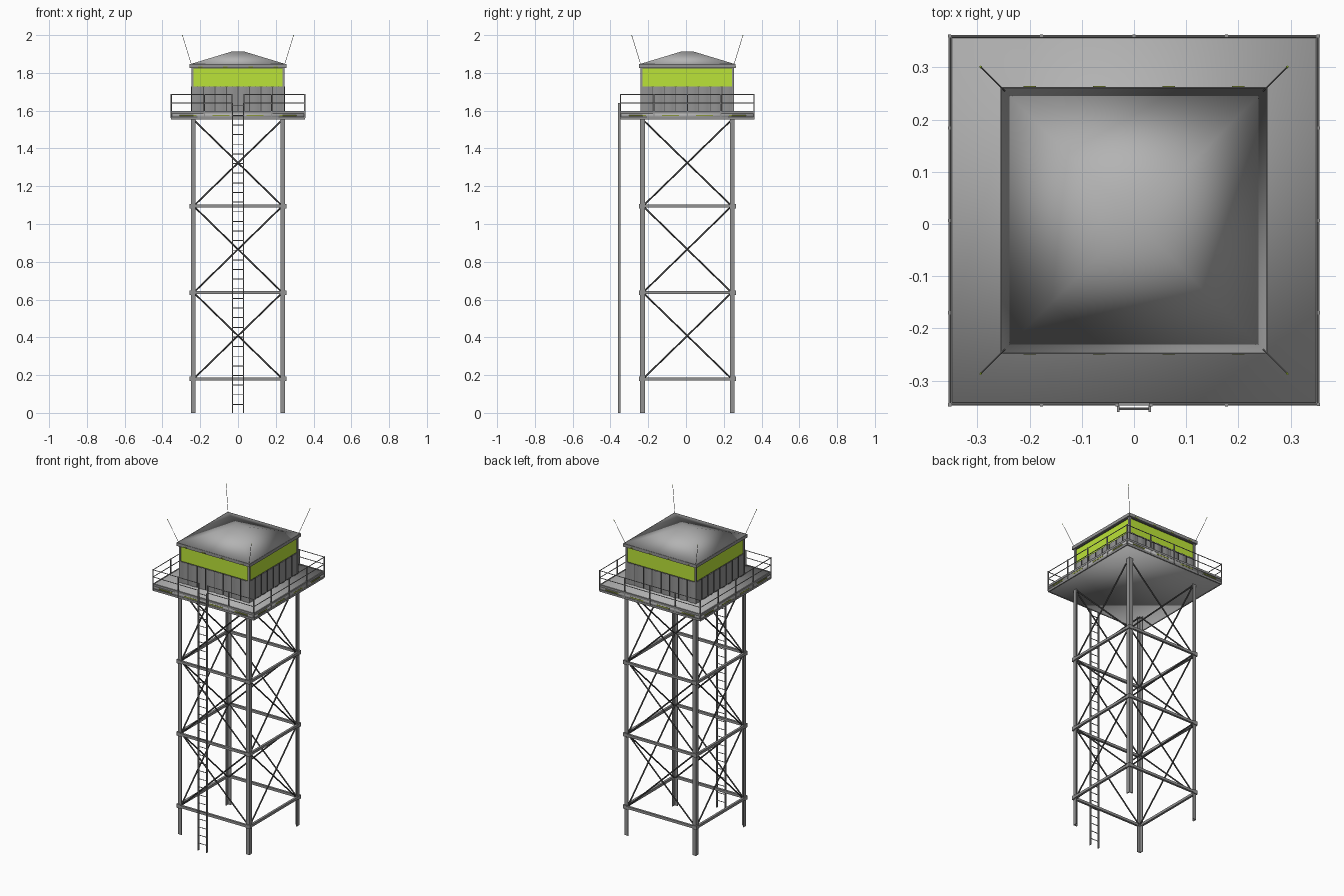
import bpy, bmesh, math
from mathutils import Matrix, Vector

if "Cube" in bpy.data.objects:
    bpy.data.objects.remove(bpy.data.objects["Cube"])

CY = 0.007      # tower axis sits slightly behind the ladder
ALL = (0, 1, 2, 3)


def colour(name, r, g, b):
    m = bpy.data.materials.new(name)
    m.diffuse_color = (r, g, b, 1)
    m.use_nodes = True
    m.node_tree.nodes["Principled BSDF"].inputs["Base Color"].default_value = m.diffuse_color
    return m


green = colour("green", 0.50, 0.77, 0.04)
olive = colour("olive", 0.25, 0.30, 0.04)
steel = colour("steel_grey", 0.29, 0.29, 0.29)
plate = colour("plate_grey", 0.45, 0.45, 0.45)
dark = colour("dark_grey", 0.09, 0.09, 0.09)


def box(bm, x0, x1, y0, y1, z0, z1):
    m = Matrix.Translation(((x0 + x1) / 2, (y0 + y1) / 2, (z0 + z1) / 2))
    bmesh.ops.create_cube(bm, size=1, matrix=m @ Matrix.Diagonal((x1 - x0, y1 - y0, z1 - z0, 1)))


def rod(bm, a, b, r, sides=6):
    a, b = Vector(a), Vector(b)
    d = b - a
    m = Matrix.Translation((a + b) / 2) @ d.to_track_quat('Z', 'Y').to_matrix().to_4x4()
    bmesh.ops.create_cone(bm, cap_ends=True, segments=sides, radius1=r, radius2=r, depth=d.length, matrix=m)


def prism(bm, pts, z0, z1):
    f = bm.faces.new([bm.verts.new((x, y, z0)) for x, y in pts])
    g = bmesh.ops.extrude_face_region(bm, geom=[f])['geom']
    bmesh.ops.translate(bm, vec=(0, 0, z1 - z0), verts=[v for v in g if isinstance(v, bmesh.types.BMVert)])


def part(name, build, turns=(0,), mat=steel, smooth=None):
    """Build geometry for the front side, repeat it by quarter turns."""
    bm = bmesh.new()
    for k in turns:
        old = set(bm.verts)
        build(bm)
        bmesh.ops.rotate(bm, verts=[v for v in bm.verts if v not in old], cent=(0, 0, 0),
                         matrix=Matrix.Rotation(k * math.pi / 2, 3, 'Z'))
    bmesh.ops.recalc_face_normals(bm, faces=bm.faces[:])
    me = bpy.data.meshes.new(name)
    bm.to_mesh(me)
    bm.free()
    ob = bpy.data.objects.new(name, me)
    ob.location.y = CY
    bpy.context.collection.objects.link(ob)
    me.materials.append(mat)
    if smooth:
        bpy.ops.object.select_all(action='DESELECT')
        ob.select_set(True)
        bpy.context.view_layer.objects.active = ob
        bpy.ops.object.shade_smooth_by_angle(angle=math.radians(smooth))
    return ob


# Angle-iron legs
def leg(bm):
    o, w, t = -0.25, 0.025, 0.005
    prism(bm, [(o, o), (o + w, o), (o + w, o + t), (o + t, o + t), (o + t, o + w), (o, o + w)], 0, 1.56)


part("legs", leg, ALL)

LEVELS = (0.18, 0.637, 1.095, 1.552)


# Horizontal beams with end plates
def beams(bm):
    for z in LEVELS[:3]:
        box(bm, -0.25, 0.25, -0.256, -0.242, z - 0.008, z + 0.008)
        for s in (-1, 1):
            box(bm, s * 0.243 - 0.012, s * 0.243 + 0.012, -0.2565, -0.247, z - 0.012, z + 0.012)


part("horizontal_beams", beams, ALL)


# Crossed braces
def braces(bm):
    for z0, z1 in zip(LEVELS, LEVELS[1:]):
        rod(bm, (-0.235, -0.243, z0), (0.235, -0.243, z1), 0.0045)
        rod(bm, (0.235, -0.238, z0), (-0.235, -0.238, z1), 0.0045)


part("cross_braces", braces, ALL, mat=dark)


# Platform deck and its edge frame
def deck(bm):
    box(bm, -0.353, 0.353, -0.353, 0.353, 1.555, 1.594)


def deck_edge(bm):
    box(bm, -0.3545, 0.3545, -0.3545, -0.349, 1.553, 1.566)
    box(bm, -0.3545, 0.3545, -0.3545, -0.349, 1.584, 1.597)


def deck_marks(bm):
    for x in (-0.265, -0.09, 0.09, 0.265):
        box(bm, x - 0.045, x + 0.045, -0.354, -0.351, 1.571, 1.578)


part("platform", deck, mat=plate, smooth=180)
part("platform_edge", deck_edge, ALL)
part("platform_markings", deck_marks, ALL, olive)


# Guard rails, open at the ladder on the front
def post(bm, x):
    box(bm, x - 0.003, x + 0.003, -0.3565, -0.3505, 1.56, 1.688)


def rails(bm):
    for x in (-0.353, -0.177, 0, 0.177):
        post(bm, x)
    for z in (1.64, 1.685):
        rod(bm, (-0.353, -0.353, z), (0.353, -0.353, z), 0.0025)


def front_rails(bm):
    for x in (-0.353, -0.177, -0.032, 0.032, 0.177):
        post(bm, x)
    for z in (1.64, 1.685):
        for s in (-1, 1):
            rod(bm, (s * 0.353, -0.353, z), (s * 0.032, -0.353, z), 0.0025)


part("guard_rails", rails, (1, 2, 3))
part("front_guard_rails", front_rails)


# Ladder
def ladder(bm):
    for s in (-1, 1):
        box(bm, s * 0.030 - 0.0025, s * 0.030 + 0.0025, -0.367, -0.355, 0, 1.64)
    for i in range(32):
        z = 0.045 + i * 0.051
        rod(bm, (-0.03, -0.361, z), (0.03, -0.361, z), 0.0024)


part("ladder", ladder)


# Lower cabin walls: eight bulging panels per side with ribs between
def wall(bm):
    n, seg, w = 8, 4, 0.244
    pts = [(-w + 2 * w * i / (n * seg), -0.242 - 0.006 * math.sin(math.pi * (i % seg) / seg))
           for i in range(n * seg + 1)]
    prism(bm, pts + [(w, -0.23), (-w, -0.23)], 1.59, 1.728)


def ribs(bm):
    for i in range(1, 8):
        x = -0.244 + 0.061 * i
        box(bm, x - 0.002, x + 0.002, -0.246, -0.24, 1.59, 1.727)


part("cabin_wall_panels", wall, ALL, smooth=35)
part("cabin_wall_ribs", ribs, ALL, dark)


# Window band, corner posts, frames
def windows(bm):
    box(bm, -0.24, 0.24, -0.24, 0.24, 1.72, 1.826)


def corner(bm):
    box(bm, -0.247, -0.236, -0.247, -0.236, 1.59, 1.83)


def frames(bm):
    box(bm, -0.244, 0.244, -0.244, -0.236, 1.724, 1.729)
    box(bm, -0.244, 0.244, -0.244, -0.236, 1.822, 1.828)


part("window_band", windows, mat=green)
part("cabin_corner_posts", corner, ALL)
part("window_frames", frames, ALL, dark)


# Roof: eave slab and softly shaded low hip
def eave(bm):
    box(bm, -0.256, 0.256, -0.256, 0.256, 1.826, 1.846)


def roof(bm):
    r2 = math.sqrt(2)
    bmesh.ops.create_cone(bm, cap_ends=True, segments=4, radius1=0.254 * r2, radius2=0.036 * r2, depth=0.066,
                          matrix=Matrix.Translation((0, 0, 1.879)) @ Matrix.Rotation(math.pi / 4, 4, 'Z'))


def eave_marks(bm):
    for x in (-0.2, -0.067, 0.067, 0.2):
        box(bm, x - 0.012, x + 0.012, -0.257, -0.25, 1.828, 1.834)


part("roof_eave", eave)
part("roof", roof, mat=plate, smooth=180)
part("eave_markers", eave_marks, (0, 2), olive)


# Corner antennas with coloured tips
def antenna(bm):
    rod(bm, (-0.246, -0.246, 1.842), (-0.293, -0.293, 1.995), 0.0013, 5)


def antenna_tip(bm):
    rod(bm, (-0.293, -0.293, 1.994), (-0.2945, -0.2945, 2.0), 0.002, 5)


part("antennas", antenna, ALL)
part("antenna_tips", antenna_tip, ALL, green)
